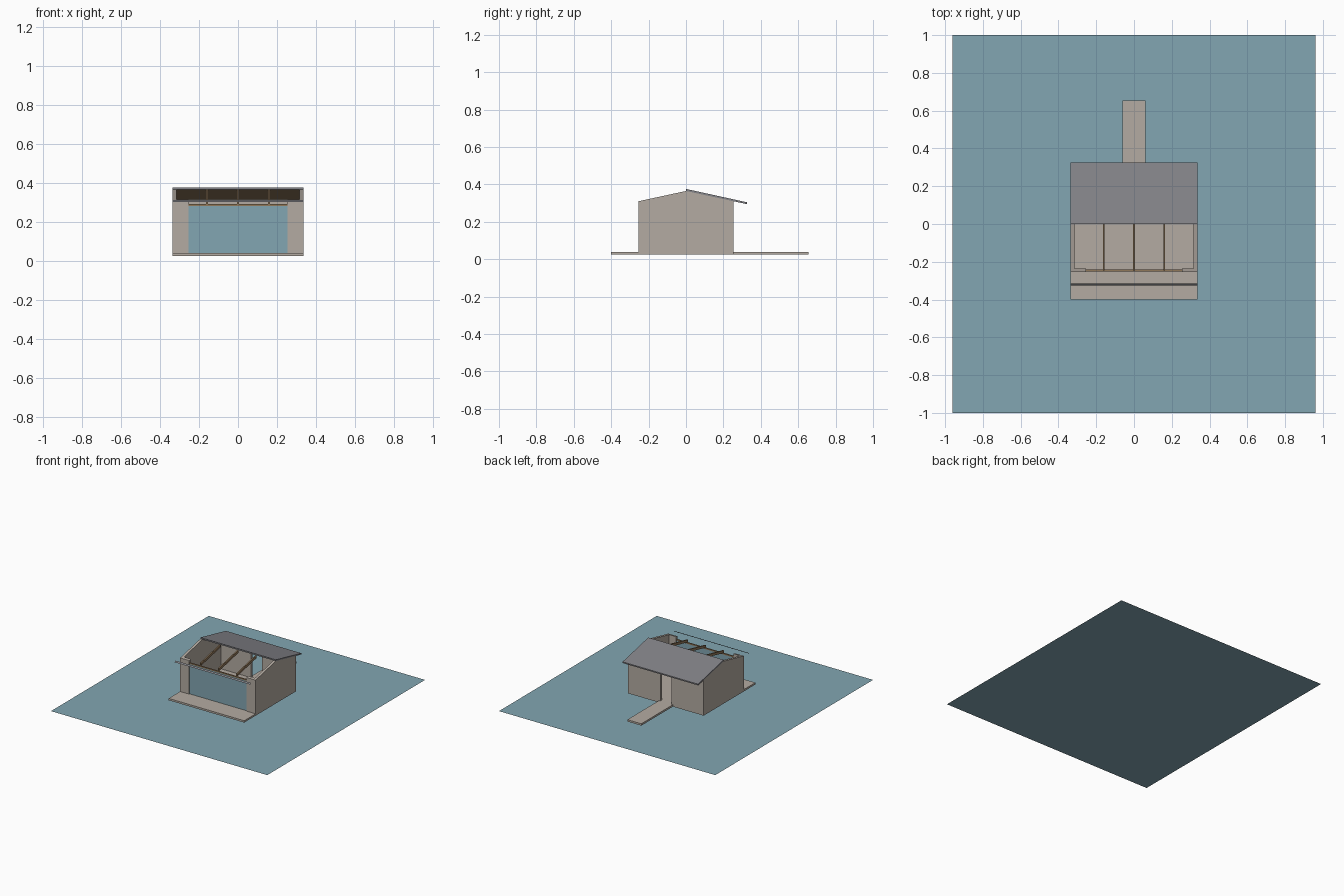
import bpy, bmesh

if "Cube" in bpy.data.objects:
    bpy.data.objects.remove(bpy.data.objects["Cube"])


def mat(name, rgb):
    m = bpy.data.materials.new(name)
    lin = [((c / 255 + 0.055) / 1.055) ** 2.4 for c in rgb]
    m.diffuse_color = (*lin, 1)
    m.use_nodes = True
    m.node_tree.nodes["Principled BSDF"].inputs["Base Color"].default_value = m.diffuse_color
    return m


BLUE = mat("water blue", (130, 166, 178))
BEIGE = mat("warm beige", (180, 171, 162))
GREY = mat("roof grey", (131, 131, 136))
WOOD = mat("timber brown", (145, 120, 90))


def finish(name, bm, *mats):
    me = bpy.data.meshes.new(name)
    bm.to_mesh(me)
    bm.free()
    for m in mats:
        me.materials.append(m)
    ob = bpy.data.objects.new(name, me)
    bpy.context.collection.objects.link(ob)
    return ob


def extrude_x(name, profile, x0, x1, *mats, rule=None):
    """Solid made by sweeping a (y, z) outline from x0 to x1."""
    bm = bmesh.new()
    a = [bm.verts.new((x0, y, z)) for y, z in profile]
    b = [bm.verts.new((x1, y, z)) for y, z in profile]
    bm.faces.new(a)
    bm.faces.new(b[::-1])
    n = len(a)
    for i in range(n):
        j = (i + 1) % n
        bm.faces.new((a[i], b[i], b[j], a[j]))
    bmesh.ops.recalc_face_normals(bm, faces=bm.faces)
    if rule:
        for f in bm.faces:
            f.material_index = rule(f)
    return finish(name, bm, *mats)


def box(name, x0, x1, y0, y1, z0, z1, m):
    return extrude_x(name, [(y0, z0), (y1, z0), (y1, z1), (y0, z1)], x0, x1, m)


def quad(name, pts, m):
    bm = bmesh.new()
    bm.faces.new([bm.verts.new(p) for p in pts])
    return finish(name, bm, m)


W, D, T = 0.335, 0.255, 0.02        # half width, half depth, wall thickness
BASE, FLOOR, RIDGE = 0.025, 0.04, 0.365
SLOPE = 0.216


def pitch(y):
    return RIDGE - SLOPE * abs(y)


# water sheet, floor with front terrace, rear walkway
quad("water", [(-0.96, -1, 0), (0.96, -1, 0), (0.96, 1, 0), (-0.96, 1, 0)], BLUE)
box("floor_deck", -W, W, -0.40, D - 0.002, BASE, FLOOR, BEIGE)
box("walkway", -0.062, 0.062, D - 0.002, 0.655, BASE, FLOOR, BEIGE)

# gabled side walls, front piers, rafters beside the centre, mirrored
for s, side in ((-1, "left"), (1, "right")):
    gable = [(-D, BASE), (D, BASE), (D, pitch(D)), (0, RIDGE), (-D, pitch(D))]
    extrude_x(side + "_wall", gable, s * W, s * (W - T), BEIGE)
    pier = [(-D, BASE), (-D + T, BASE), (-D + T, pitch(D - T)), (-D, pitch(D))]
    extrude_x(side + "_front_pier", pier, s * 0.255, s * (W - T), BEIGE)
    back = [(D - T, BASE), (D, BASE), (D, pitch(D)), (D - T, pitch(D - T))]
    extrude_x(side + "_back_wall", back, s * 0.05, s * (W - T), BEIGE)

# lintel over the back door
extrude_x("door_lintel", [(D - T, 0.28), (D, 0.28), (D, pitch(D)), (D - T, pitch(D - T))],
          -0.05, 0.05, BEIGE)

# front glazing and the beam above it
box("front_glass", -0.255, 0.255, -0.249, -0.243, FLOOR, 0.28, BLUE)
box("front_beam", -0.255, 0.255, -0.251, -0.241, 0.28, 0.29, WOOD)

# open rafters on the front slope
for x in (-0.16, 0, 0.16):
    y = -0.245
    extrude_x("rafter", [(0, RIDGE), (y, pitch(y)), (y, pitch(y) - 0.02), (0, RIDGE - 0.02)],
              x - 0.005, x + 0.005, WOOD)

# rear roof slab: grey outside, timber underneath
E = 0.325
extrude_x("rear_roof", [(0, RIDGE), (E, pitch(E)), (E, pitch(E) + 0.01), (0, RIDGE + 0.011)],
          -W, W, GREY, WOOD, rule=lambda f: 1 if f.normal.z < -0.5 else 0)

# thin trim strip at the front eave
quad("front_eave_strip", [(-W, -0.325, 0.301), (W, -0.325, 0.301),
                          (W, -0.315, 0.311), (-W, -0.315, 0.311)], GREY)
